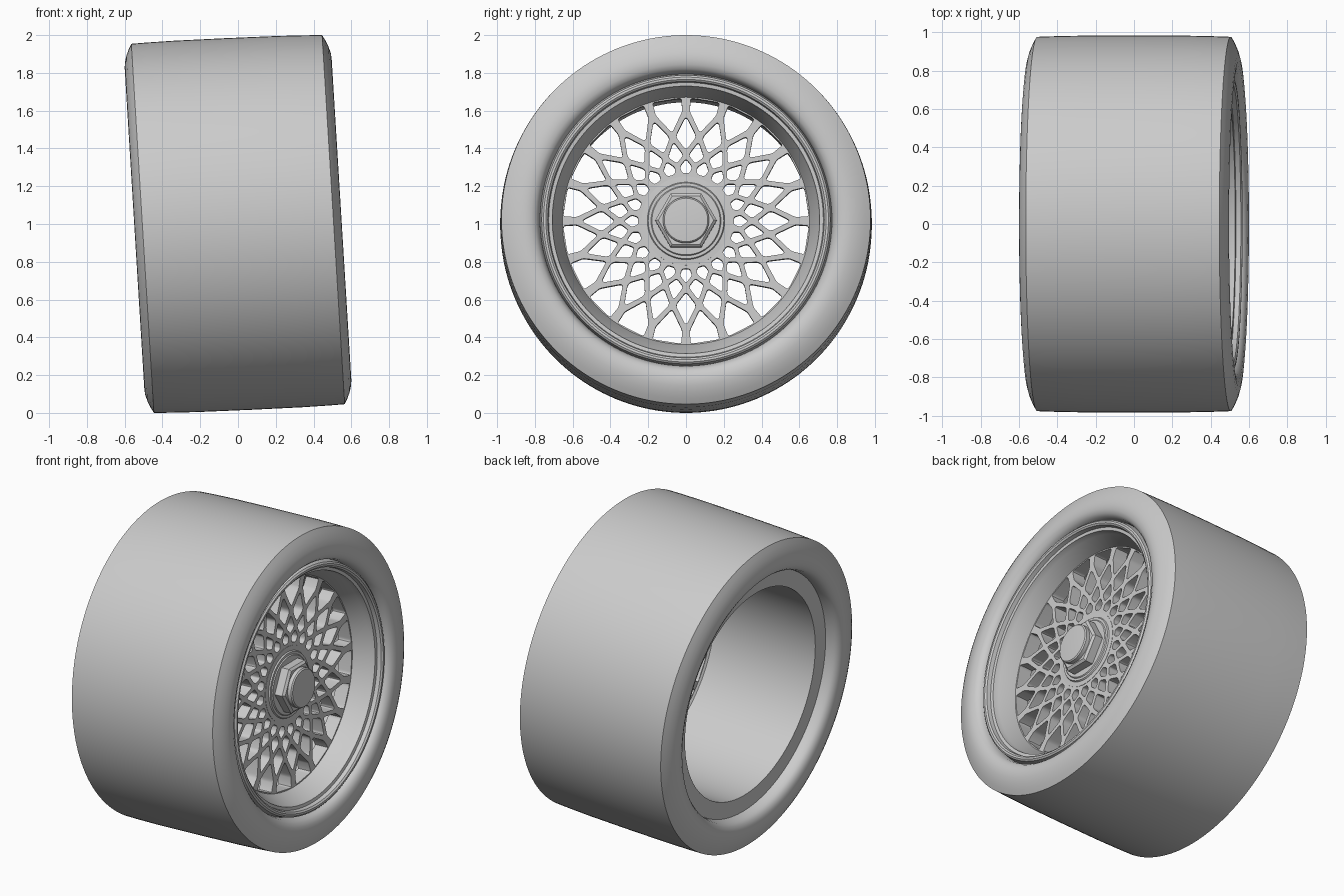
import bpy, bmesh
from math import sin, cos, pi, radians
from mathutils import Matrix, Vector

if "Cube" in bpy.data.objects:
    bpy.data.objects.remove(bpy.data.objects["Cube"])

# Cambered wheel: local x is the axle, leaned over and lifted to stand on z = 0
LEAN = Matrix(((1, 0, -0.0612, 0), (0, 1, 0, 0), (0.0454, 0, 1, 1), (0, 0, 0, 1)))


def finish(name, bm, angle=30):
    bmesh.ops.remove_doubles(bm, verts=bm.verts, dist=1e-5)
    bmesh.ops.recalc_face_normals(bm, faces=bm.faces)
    bm.transform(LEAN)
    mesh = bpy.data.meshes.new(name)
    bm.to_mesh(mesh)
    bm.free()
    ob = bpy.data.objects.new(name, mesh)
    bpy.context.collection.objects.link(ob)
    bpy.ops.object.select_all(action='DESELECT')
    ob.select_set(True)
    bpy.context.view_layer.objects.active = ob
    bpy.ops.object.shade_smooth_by_angle(angle=radians(angle))
    return ob


def lathe(name, profile, seg=128, closed=True, angle=30):
    """Spin (axle position, radius) points around the axle."""
    bm = bmesh.new()
    rings = [[bm.verts.new((h, r * cos(2 * pi * i / seg), r * sin(2 * pi * i / seg)))
              for i in range(seg)] for h, r in profile]
    pairs = list(zip(rings, rings[1:]))
    if closed:
        pairs.append((rings[-1], rings[0]))
    else:
        bm.faces.new(rings[0])
        bm.faces.new(rings[-1])
    for a, b in pairs:
        for i in range(seg):
            j = (i + 1) % seg
            bm.faces.new((a[i], a[j], b[j], b[i]))
    return finish(name, bm, angle)


# Tyre: crowned tread, chamfered shoulders, bulging sidewalls
half = [(0.0, 0.984), (0.28, 0.983), (0.42, 0.980), (0.505, 0.977), (0.521, 0.948),
        (0.535, 0.915), (0.545, 0.88), (0.548, 0.85), (0.544, 0.82), (0.533, 0.797),
        (0.515, 0.782), (0.49, 0.775), (0.455, 0.77)]
left = [(-h, r) for h, r in half[:0:-1]]
lathe("tyre", left + half, seg=160)

# Rim: rolled front lip, tapered dish, straight barrel, flat rear edge
lathe("rim", [(-0.46, 0.775), (-0.46, 0.665), (0.26, 0.665), (0.27, 0.652), (0.365, 0.655),
              (0.45, 0.700), (0.485, 0.708), (0.488, 0.727), (0.513, 0.732),
              (0.521, 0.742), (0.521, 0.754), (0.513, 0.764), (0.46, 0.775)])


# Mesh spokes: a flat disc with four staggered rings of rounded openings
def polar(r, deg):
    return Vector((r * sin(radians(deg)), r * cos(radians(deg)), 0))


def rounded(points, cut):
    out = []
    n = len(points)
    for i, p in enumerate(points):
        a = p.lerp(points[i - 1], cut)
        b = p.lerp(points[(i + 1) % n], cut)
        for t in (0, 0.25, 0.5, 0.75, 1):
            out.append(a.lerp(p, t).lerp(p.lerp(b, t), t))
    return out


def add_loop(curve, points):
    sp = curve.splines.new('POLY')
    sp.points.add(len(points) - 1)
    for sp_pt, p in zip(sp.points, points):
        sp_pt.co = (p.x, p.y, 0, 1)
    sp.use_cyclic_u = True


curve = bpy.data.curves.new("spoke_outline", 'CURVE')
curve.dimensions = '2D'
curve.fill_mode = 'BOTH'
curve.extrude = 0.045
add_loop(curve, [polar(0.662, 360 * i / 120) for i in range(120)])
openings = [  # (centre angle, corners as radius and angle, rounding)
    (9, [(0.651, -6.8), (0.651, 6.8), (0.58, 7.0), (0.472, 0), (0.58, -7.0)], 0.15),
    (0, [(0.557, 0), (0.45, 7.1), (0.375, 0), (0.45, -7.1)], 0.22),
    (9, [(0.425, 0), (0.35, 6.7), (0.308, 0), (0.35, -6.7)], 0.25),
    (0, [(0.330, 0), (0.29, 6.4), (0.254, 4.5), (0.254, -4.5), (0.29, -6.4)], 0.3),
]
for k in range(20):
    for mid, corners, cut in openings:
        add_loop(curve, rounded([polar(r, a + mid + 18 * k) for r, a in corners], cut))
tmp = bpy.data.objects.new("spoke_outline", curve)
bpy.context.collection.objects.link(tmp)
dg = bpy.context.evaluated_depsgraph_get()
flat = bpy.data.meshes.new_from_object(tmp.evaluated_get(dg))
bpy.data.objects.remove(tmp)
bm = bmesh.new()
bm.from_mesh(flat)
# stand the disc up so that its thickness runs along the axle
bm.transform(Matrix(((0, 0, 1, 0.315), (1, 0, 0, 0), (0, 1, 0, 0), (0, 0, 0, 1))))
finish("mesh_spokes", bm)

# Hub: stepped washer rings behind the nut
lathe("hub", [(0.24, 0.235), (0.362, 0.235), (0.364, 0.205), (0.372, 0.20),
              (0.372, 0.185), (0.378, 0.18), (0.378, 0.10)], seg=64, closed=False)

# Six-sided centre nut with a chamfered front
lathe("centre_nut", [(0.37, 0.163), (0.43, 0.163), (0.442, 0.147)], seg=6, closed=False, angle=20)

# Round cap on the nut
lathe("nut_cap", [(0.43, 0.122), (0.466, 0.122), (0.473, 0.115), (0.477, 0.06)],
      seg=64, closed=False)
